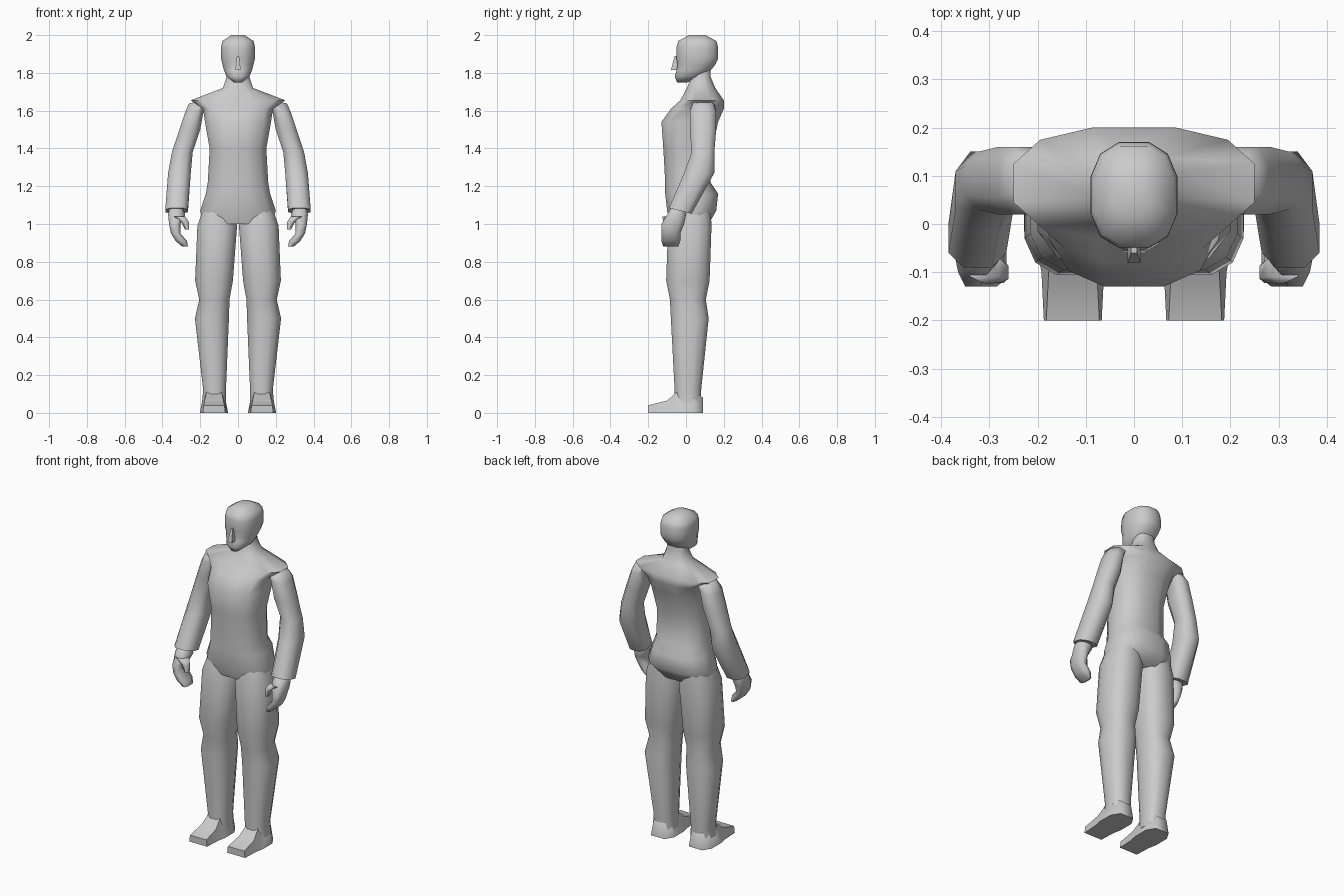
import bpy, bmesh, math

cube = bpy.data.objects.get("Cube")
if cube:
    bpy.data.objects.remove(cube, do_unlink=True)

# One plain grey for the whole figure
SHADE = 0.6
grey = bpy.data.materials.new("plain grey")
grey.use_nodes = True
grey.diffuse_color = (SHADE, SHADE, SHADE, 1)
shader = grey.node_tree.nodes["Principled BSDF"]
shader.inputs["Base Color"].default_value = grey.diffuse_color


def finish(name, bm):
    """Turn a closed bmesh into a smooth grey object."""
    bmesh.ops.recalc_face_normals(bm, faces=bm.faces)
    mesh = bpy.data.meshes.new(name)
    bm.to_mesh(mesh)
    bm.free()
    mesh.materials.append(grey)
    part = bpy.data.objects.new(name, mesh)
    bpy.context.collection.objects.link(part)
    bpy.ops.object.select_all(action="DESELECT")
    part.select_set(True)
    bpy.context.view_layer.objects.active = part
    bpy.ops.object.shade_smooth_by_angle(angle=math.radians(70))


def skin(bm, loops):
    """Bridge neighbouring loops of vertices and cap both ends."""
    for low, high in zip(loops, loops[1:]):
        for i in range(len(low)):
            bm.faces.new((low[i - 1], low[i], high[i], high[i - 1]))
    bm.faces.new(loops[0])
    bm.faces.new(loops[-1])


def squared(value, limit):
    """Rounded-box version of a circle coordinate, scaled to reach one."""
    return math.copysign(abs(value / limit) ** 0.8, value)


def tube(name, stations, sides=12, mirror=1):
    """Skin stations of x, y, z, half width, half depth and optional tilts."""
    bm = bmesh.new()
    limit = math.cos(math.pi / sides)
    loops = []
    for x, y, z, width, depth, *tilt in stations:
        tilt_x, tilt_y = tilt or (0, 0)
        loop = []
        for i in range(sides):
            angle = math.tau * (i + 0.5) / sides
            dx = width * squared(math.cos(angle), limit)
            dy = depth * squared(math.sin(angle), limit)
            height = z + tilt_x * dx + tilt_y * dy
            loop.append(bm.verts.new((mirror * (x + dx), y + dy, height)))
        loops.append(loop)
    skin(bm, loops)
    finish(name, bm)


def foot(name, mirror):
    """Skin box sections of y, height, half sole and half top, toe to heel."""
    bm = bmesh.new()
    loops = []
    for y, height, sole, top in [(-0.2, 0.04, 0.06, 0.055),
                                 (-0.1, 0.065, 0.065, 0.05),
                                 (-0.05, 0.11, 0.075, 0.04),
                                 (0.04, 0.12, 0.075, 0.05),
                                 (0.09, 0.08, 0.045, 0.03)]:
        corners = ((-sole, 0), (sole, 0), (top, height), (-top, height))
        loops.append([bm.verts.new((mirror * (0.127 + dx), y, z))
                      for dx, z in corners])
    skin(bm, loops)
    finish(name, bm)


def head_station(t):
    """Skull section at t from chin to crown, narrowing towards the jaw."""
    drop = max(-t, 0)
    size = math.sqrt(1 - 0.85 * t ** 6) * (1 - 0.35 * drop)
    return 0, 0.06 - 0.08 * drop ** 2, 1.875 + t / 8, 0.09 * size, 0.11 * size


# Torso from hips over sloping shoulders to neck
tube("torso", [
    (0, 0.02, 1, 0.18, 0.1),
    (0, 0.03, 1.07, 0.2, 0.13),
    (0, 0.03, 1.16, 0.17, 0.14),
    (0, 0.01, 1.22, 0.16, 0.12),
    (0, 0.01, 1.4, 0.15, 0.13),
    (0, 0.02, 1.54, 0.175, 0.15),
    (0, 0.06, 1.61, 0.185, 0.14),
    (0, 0.085, 1.655, 0.25, 0.115),
    (0, 0.08, 1.72, 0.08, 0.075),
    (0, 0.08, 1.78, 0.06, 0.05),
    (0, 0.08, 1.86, 0.05, 0.05),
])

# Head and nose
tube("head", [head_station(step / 4) for step in range(-4, 5)])
tube("nose", [
    (0, -0.06, 1.815, 0.014, 0.02),
    (0, -0.05, 1.89, 0.006, 0.01),
], sides=4)

for label, mirror in (("left", 1), ("right", -1)):
    # Arm from shoulder to the slanted sleeve end
    tube(label + "_arm", [
        (0.2, 0.09, 1.65, 0.06, 0.05, -0.2, 0),
        (0.23, 0.09, 1.6, 0.05, 0.07, -0.2, 0),
        (0.255, 0.09, 1.5, 0.055, 0.07),
        (0.295, 0.09, 1.38, 0.055, 0.06),
        (0.31, 0.07, 1.27, 0.06, 0.08),
        (0.325, -0.03, 1.07, 0.06, 0.06, 0, -0.25),
    ], sides=8, mirror=mirror)

    # Hand with fingers curling inwards, and thumb
    tube(label + "_hand", [
        (0.33, -0.04, 1.1, 0.03, 0.03),
        (0.325, -0.05, 1.05, 0.045, 0.05),
        (0.335, -0.07, 1, 0.03, 0.06),
        (0.33, -0.08, 0.95, 0.025, 0.05),
        (0.3, -0.08, 0.91, 0.03, 0.05),
        (0.28, -0.08, 0.88, 0.015, 0.04),
    ], sides=8, mirror=mirror)
    tube(label + "_thumb", [
        (0.31, -0.09, 1.04, 0.03, 0.03),
        (0.28, -0.1, 1.01, 0.02, 0.02),
        (0.27, -0.1, 0.97, 0.01, 0.02),
    ], sides=6, mirror=mirror)

    # Leg from hip to ankle, narrowed above the knee
    tube(label + "_leg", [
        (0.11, 0.03, 1.09, 0.07, 0.1),
        (0.11, 0.02, 0.99, 0.105, 0.115),
        (0.127, 0.01, 0.7, 0.1, 0.115),
        (0.125, 0.01, 0.6, 0.08, 0.095),
        (0.138, 0.02, 0.5, 0.09, 0.1),
        (0.124, 0.01, 0.12, 0.06, 0.07),
        (0.127, 0.01, 0.04, 0.065, 0.07),
    ], mirror=mirror)
    foot(label + "_foot", mirror)
